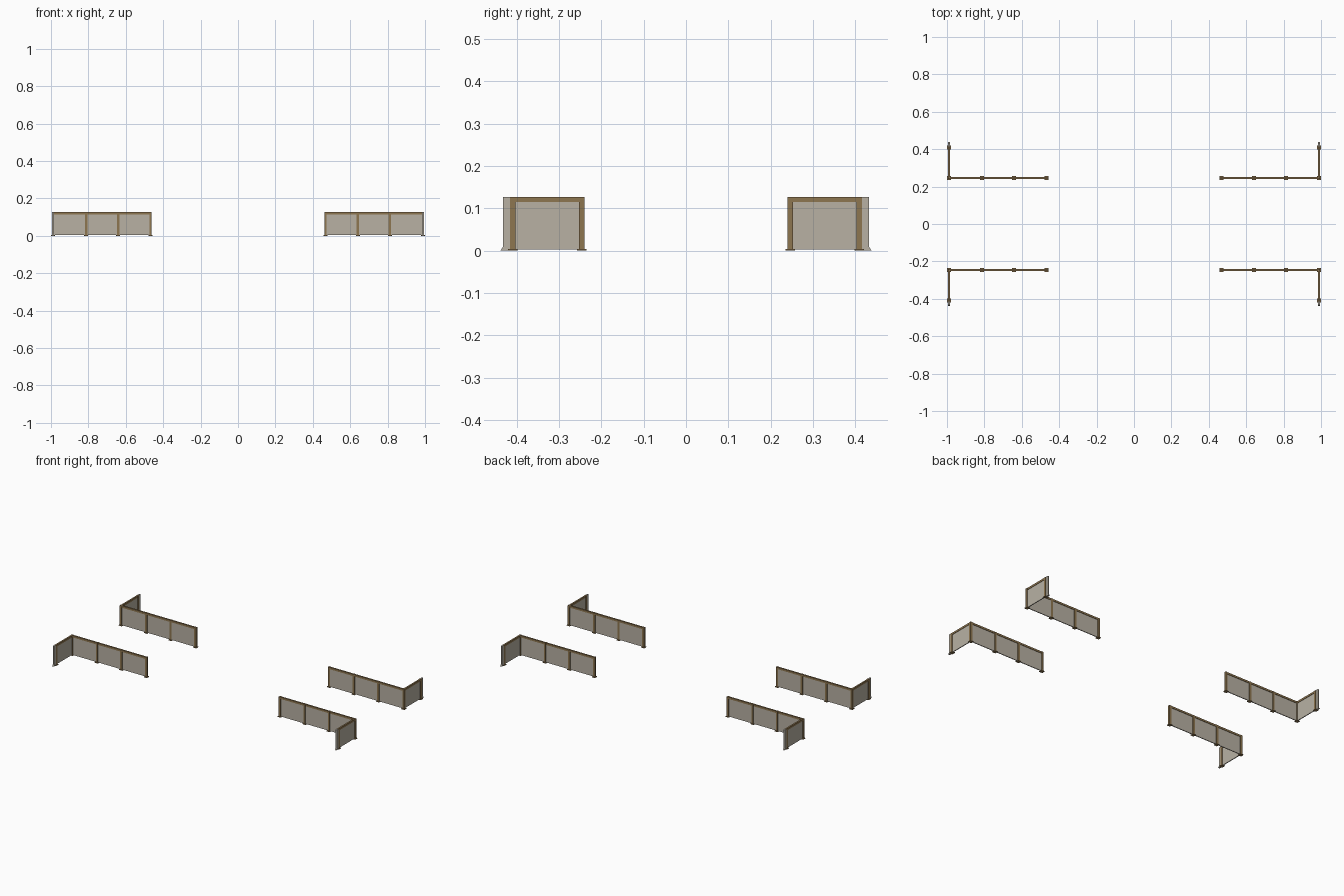
import bpy, bmesh

if "Cube" in bpy.data.objects:
    bpy.data.objects.remove(bpy.data.objects["Cube"])


def material(name, rgb):
    m = bpy.data.materials.new(name)
    m.diffuse_color = (*rgb, 1)
    m.use_nodes = True
    m.node_tree.nodes["Principled BSDF"].inputs["Base Color"].default_value = m.diffuse_color
    return m


BRONZE = material("bronze_metal", (0.27, 0.18, 0.08))
PANEL = material("grey_beige_panel", (0.48, 0.44, 0.37))

POST_X = [0.468, 0.641, 0.812, 0.989]   # posts along the long run
RUN_Y, END_Y = 0.246, 0.409             # long run line, end post of short run
H, RAIL = 0.127, 0.012


def box(bm, x0, x1, y0, y1, z0, z1, flare=0.0):
    vs = bmesh.ops.create_cube(bm, size=1)["verts"]
    for v in vs:
        low = v.co.z < 0
        v.co.x = x1 if v.co.x > 0 else x0
        v.co.y = (y1 + (flare if low else 0)) if v.co.y > 0 else y0
        v.co.z = z0 if low else z1


def make(name, mat, boxes, sx, sy):
    # build in the +x +y quadrant, then mirror into place
    bm = bmesh.new()
    for b in boxes:
        box(bm, *b)
    for v in bm.verts:
        v.co.x *= sx
        v.co.y *= sy
    if sx * sy < 0:
        bmesh.ops.reverse_faces(bm, faces=bm.faces)
    me = bpy.data.meshes.new(name)
    bm.to_mesh(me)
    bm.free()
    me.materials.append(mat)
    ob = bpy.data.objects.new(name, me)
    bpy.context.collection.objects.link(ob)


CX = POST_X[-1]
spots = [(x, RUN_Y) for x in POST_X] + [(CX, END_Y)]
p, f, r, g = 0.0065, 0.011, 0.005, 0.0025   # half widths: post, foot, rail, panel

posts = [(x - p, x + p, y - p, y + p, 0, H) for x, y in spots]
feet = [(x - f, x + f, y - f, y + f, 0, 0.004) for x, y in spots]
rails = [(POST_X[0], CX, RUN_Y - r, RUN_Y + r, H - RAIL, H),
         (CX - r, CX + r, RUN_Y, END_Y, H - RAIL, H)]
panels = [(a + p, b - p, RUN_Y - g, RUN_Y + g, 0.003, H - RAIL)
          for a, b in zip(POST_X, POST_X[1:])]
panels.append((CX - g, CX + g, RUN_Y + p, END_Y - p, 0.003, H - RAIL))
# end strip beyond the last post, with a flared foot
strip = [(CX - r, CX + r, END_Y + p, 0.432, 0.009, H),
         (CX - r, CX + r, END_Y + p, 0.432, 0, 0.009, 0.006)]

for sx, sn in ((-1, "left"), (1, "right")):
    for sy, dn in ((-1, "front"), (1, "back")):
        tag = f"_{dn}_{sn}"
        make("railing_posts" + tag, BRONZE, posts, sx, sy)
        make("post_feet" + tag, BRONZE, feet, sx, sy)
        make("handrails" + tag, BRONZE, rails, sx, sy)
        make("panels" + tag, PANEL, panels, sx, sy)
        make("end_strip" + tag, PANEL, strip, sx, sy)
